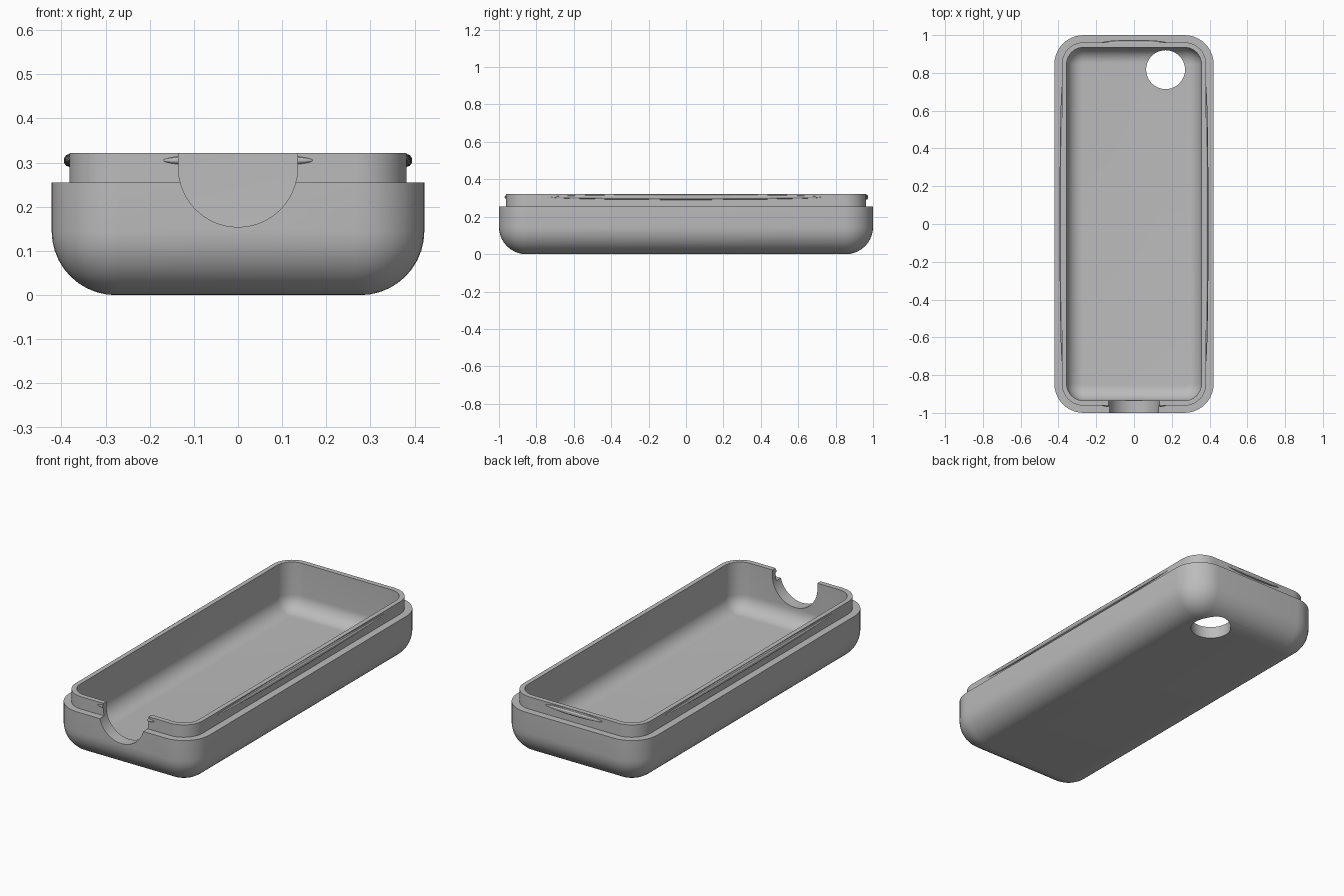
import bpy, bmesh, math

if "Cube" in bpy.data.objects:
    bpy.data.objects.remove(bpy.data.objects["Cube"])

grey = bpy.data.materials.new("plain_grey")
grey.use_nodes = True
colour = (0.5, 0.5, 0.5, 1)
grey.diffuse_color = colour
grey.node_tree.nodes["Principled BSDF"].inputs["Base Color"].default_value = colour


def add_object(name, bm):
    bmesh.ops.recalc_face_normals(bm, faces=bm.faces)
    mesh = bpy.data.meshes.new(name)
    bm.to_mesh(mesh)
    bm.free()
    mesh.materials.append(grey)
    obj = bpy.data.objects.new(name, mesh)
    bpy.context.collection.objects.link(obj)
    return obj


def activate(obj):
    bpy.ops.object.select_all(action='DESELECT')
    obj.select_set(True)
    bpy.context.view_layer.objects.active = obj


def cut(obj, cutter):
    cutter.hide_render = True
    mod = obj.modifiers.new("cut", 'BOOLEAN')
    mod.operation = 'DIFFERENCE'
    mod.solver = 'EXACT'
    mod.object = cutter
    activate(obj)
    bpy.ops.object.modifier_apply(modifier=mod.name)


def rounded_ring(bm, hx, hy, r, z, steps=10):
    verts = []
    for k, (sx, sy) in enumerate([(1, 1), (-1, 1), (-1, -1), (1, -1)]):
        for i in range(steps + 1):
            a = (k + i / steps) * math.pi / 2
            verts.append(bm.verts.new((sx * (hx - r) + r * math.cos(a),
                                       sy * (hy - r) + r * math.sin(a), z)))
    return verts


def fillet(hx, hy, corner, r, z0, steps=10):
    """Ring sizes from a flat bottom up a quarter round to the wall."""
    rings = []
    for i in range(steps + 1):
        a = i / steps * math.pi / 2
        inset = r * (1 - math.sin(a))
        rings.append((hx - inset, hy - inset, corner - inset, z0 + r * (1 - math.cos(a))))
    return rings


def extrude_profile(name, points, axis, lo, hi):
    bm = bmesh.new()
    place = (lambda p, d: (p[0], d, p[1])) if axis == 'Y' else (lambda p, d: (p[0], p[1], d))
    face = bm.faces.new([bm.verts.new(place(p, lo)) for p in points])
    new = bmesh.ops.extrude_face_region(bm, geom=[face])["geom"]
    for v in new:
        if isinstance(v, bmesh.types.BMVert):
            v.co[1 if axis == 'Y' else 2] = hi
    return add_object(name, bm)


# Tray shell: outside, shoulder, lip, then down the inside
TOP, SHOULDER = 0.322, 0.255
sizes = fillet(0.422, 1.0, 0.155, 0.145, 0)
sizes += [(0.422, 1.0, 0.155, SHOULDER), (0.382, 0.962, 0.115, SHOULDER),
          (0.382, 0.962, 0.115, TOP), (0.357, 0.935, 0.09, TOP)]
sizes += reversed(fillet(0.357, 0.935, 0.09, 0.082, 0.065))
bm = bmesh.new()
rings = [rounded_ring(bm, *s) for s in sizes]
for a, b in zip(rings, rings[1:]):
    for i in range(len(a)):
        j = (i + 1) % len(a)
        bm.faces.new((a[i], a[j], b[j], b[i]))
bm.faces.new(rings[0])
bm.faces.new(rings[-1])
tray = add_object("tray", bm)


# Snap ridges: slim tapered spindles half sunk in the lip
def ridge(name, x, y, half_length, along_y):
    bm = bmesh.new()
    bmesh.ops.create_uvsphere(bm, u_segments=10, v_segments=24, radius=1)
    for v in bm.verts:
        a, b, c = v.co
        a, b = a * 0.014, b * 0.015
        c *= half_length
        v.co = (x + a, y + c, 0.305 + b) if along_y else (x + c, y + a, 0.305 + b)
    return add_object(name, bm)


parts = [tray]
for side, s in (("left", 1), ("right", -1)):
    parts.append(ridge(side + "_snap_ridge", s * 0.381, 0, 0.73, True))
parts.append(ridge("back_snap_ridge", 0, 0.961, 0.17, False))
front_ridge = ridge("front_snap_ridge", 0, -0.961, 0.17, False)
parts.append(front_ridge)

# U-shaped cable notch in the front wall
R, CZ = 0.135, 0.289
u_shape = [(R * math.cos(math.pi + math.pi * i / 20), CZ + R * math.sin(math.pi + math.pi * i / 20))
           for i in range(21)] + [(R, 0.5), (-R, 0.5)]
notch = extrude_profile("notch_cutter", u_shape, 'Y', -1.2, -0.8)
cut(tray, notch)
cut(front_ridge, notch)

# Round hole through the floor
circle = [(0.167 + 0.103 * math.cos(i * math.tau / 40), 0.817 + 0.103 * math.sin(i * math.tau / 40))
          for i in range(40)]
hole = extrude_profile("hole_cutter", circle, 'Z', -0.2, 0.25)
cut(tray, hole)

for cutter in (notch, hole):
    bpy.data.objects.remove(cutter)
for part in parts:
    activate(part)
    bpy.ops.object.shade_smooth_by_angle(angle=math.radians(30))
